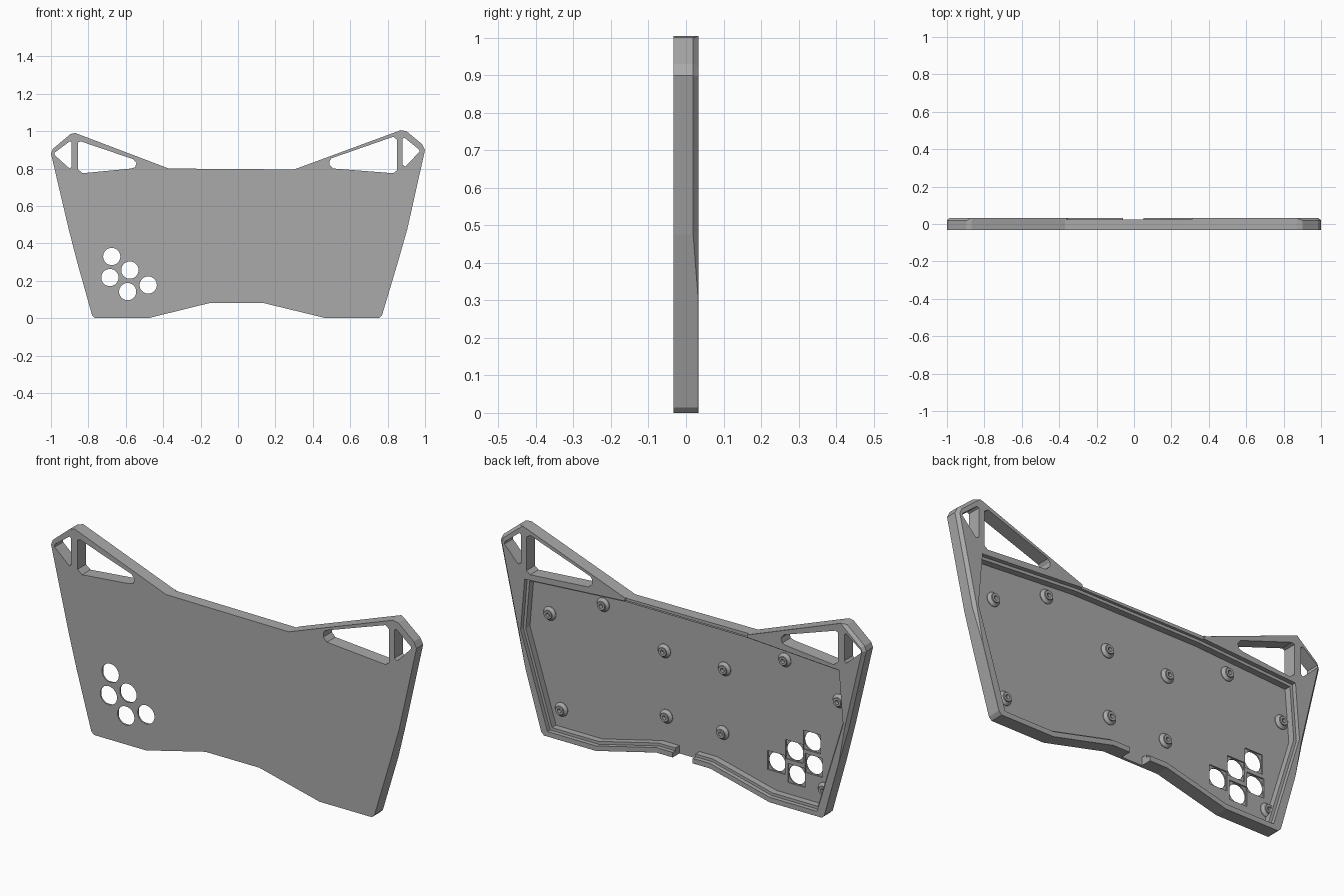
import bpy, bmesh, math
from mathutils import Vector

cube = bpy.data.objects.get("Cube")
if cube:
    bpy.data.objects.remove(cube, do_unlink=True)

FRONT, BACK = -0.033, 0.033
FLOOR, LEDGE = -0.02, 0.012

grey = bpy.data.materials.new("plain grey")
grey.use_nodes = True
grey.diffuse_color = (0.4, 0.4, 0.4, 1)
grey.node_tree.nodes["Principled BSDF"].inputs["Base Color"].default_value = (0.4, 0.4, 0.4, 1)


def offset(pts, dists):
    """Move each point of a counterclockwise outline inwards by its own distance."""
    out = []
    for i, p in enumerate(pts):
        a, b, c = Vector(pts[i - 1]), Vector(p), Vector(pts[(i + 1) % len(pts)])
        e, f = (b - a).normalized(), (c - b).normalized()
        n, m = Vector((-e.y, e.x)), Vector((-f.y, f.x))
        out.append(tuple(b + (n + m) * dists[i] / (1 + n.dot(m))))
    return out


def loft(name, loops):
    """Skin closed rings of 3D points and cap both ends."""
    bm = bmesh.new()
    rings = [[bm.verts.new(p) for p in ring] for ring in loops]
    n = len(rings[0])
    for r, s in zip(rings, rings[1:]):
        for i in range(n):
            j = (i + 1) % n
            bm.faces.new((r[i], r[j], s[j], s[i]))
    bm.faces.new(rings[0])
    bm.faces.new(rings[-1])
    bmesh.ops.recalc_face_normals(bm, faces=bm.faces)
    mesh = bpy.data.meshes.new(name)
    bm.to_mesh(mesh)
    bm.free()
    mesh.materials.append(grey)
    ob = bpy.data.objects.new(name, mesh)
    bpy.context.collection.objects.link(ob)
    return ob


def prism(name, pts, y0, y1):
    return loft(name, [[(x, y, z) for x, z in pts] for y in (y0, y1)])


def circle(cx, cz, r, n=32):
    return [(cx + r * math.cos(2 * math.pi * i / n), cz + r * math.sin(2 * math.pi * i / n))
            for i in range(n)]


def cut(pts, y0, y1=0.1):
    """Cut a straight-sided shape out of the panel."""
    tool = prism("cutter", pts, y0, y1)
    tool.hide_render = True
    mod = panel.modifiers.new("cut", 'BOOLEAN')
    mod.operation, mod.solver, mod.object = 'DIFFERENCE', 'EXACT', tool
    bpy.context.view_layer.objects.active = panel
    bpy.ops.object.modifier_apply(modifier=mod.name)
    bpy.data.objects.remove(tool, do_unlink=True)


# Panel body: x, z and size of the chamfer on the rear edge
C, N = 0.014, 0.0004
outline = [
    (-0.765, 0, N), (-0.48, 0, N), (-0.155, 0.08, N), (0.14, 0.08, N), (0.47, 0, N),
    (0.755, 0, N), (0.77, 0.015, N), (0.855, 0.3, N), (0.905, 0.475, C), (1, 0.9, C),
    (0.985, 0.93, C), (0.9, 1, C), (0.87, 1.005, N), (0.3, 0.795, N), (-0.37, 0.8, N),
    (-0.87, 0.99, N), (-0.895, 0.985, C), (-0.99, 0.905, C), (-1, 0.88, C),
    (-0.905, 0.475, C), (-0.86, 0.3, N), (-0.78, 0.015, N)]
edge = [(x, z) for x, z, c in outline]
sizes = [c for x, z, c in outline]
panel = loft("panel", [
    [(x, FRONT, z) for x, z in edge],
    [(x, BACK - c, z) for x, z, c in outline],
    [(x, BACK, z) for x, z in offset(edge, sizes)]])

# Stepped pocket in the rear
pocket = [
    (-0.74, 0.025), (-0.48, 0.025), (-0.155, 0.105), (0.14, 0.105), (0.47, 0.025),
    (0.735, 0.025), (0.882, 0.49), (0.86, 0.745), (0.32, 0.783), (-0.35, 0.783),
    (-0.86, 0.755), (-0.882, 0.49)]
cut(pocket, LEDGE)
cut(offset(pocket, [0.014] * len(pocket)), FLOOR)

# Lowered rim at the top middle and cable notch in the lower rim
cut([(-0.35, 0.76), (0.32, 0.76), (0.3, 0.83), (-0.37, 0.83)], 0.025)
cut([(-0.06, 0.05), (0.05, 0.05), (0.05, 0.14), (-0.06, 0.14)], FLOOR)

# Openings in the corner handles
windows = [
    [(-0.98, 0.872), (-0.9, 0.8), (-0.89, 0.81), (-0.89, 0.94), (-0.9, 0.945), (-0.98, 0.885)],
    [(-0.855, 0.795), (-0.83, 0.775), (-0.57, 0.8), (-0.55, 0.807), (-0.543, 0.83),
     (-0.56, 0.85), (-0.84, 0.945), (-0.855, 0.94)],
    [(0.49, 0.82), (0.51, 0.8), (0.83, 0.775), (0.85, 0.79), (0.85, 0.955), (0.83, 0.97),
     (0.5, 0.855), (0.49, 0.84)],
    [(0.88, 0.82), (0.895, 0.81), (0.97, 0.89), (0.97, 0.9), (0.89, 0.965), (0.88, 0.96)]]
for shape in windows:
    cut(shape, -0.1)

# Round button holes with square seats behind
for x, z in [(-0.675, 0.33), (-0.578, 0.257), (-0.685, 0.217), (-0.59, 0.142), (-0.48, 0.177)]:
    h = 0.047
    cut([(x - h, z - h), (x + h, z - h), (x + h, z + h), (x - h, z + h)], FLOOR - 0.006)
    cut(circle(x, z, 0.046), -0.1)

# Screw bosses: tapered collar, short tube and blind hole
boss_spots = [
    (0.758, 0.583), (0.466, 0.705), (0.131, 0.566), (-0.198, 0.565), (-0.528, 0.698),
    (-0.825, 0.574), (0.694, 0.126), (0.12, 0.245), (-0.188, 0.247), (-0.745, 0.115)]
profile = [(0.034, -0.001), (0.034, 0.003), (0.021, 0.014), (0.021, 0.02), (0.01, 0.02), (0.01, 0.004)]
for x, z in boss_spots:
    boss = loft("screw_boss", [
        [(px, FLOOR + y, pz) for px, pz in circle(x, z, r, 24)] for r, y in profile])
    bpy.ops.object.select_all(action='DESELECT')
    boss.select_set(True)
    bpy.context.view_layer.objects.active = boss
    bpy.ops.object.shade_smooth_by_angle(angle=math.radians(30))
